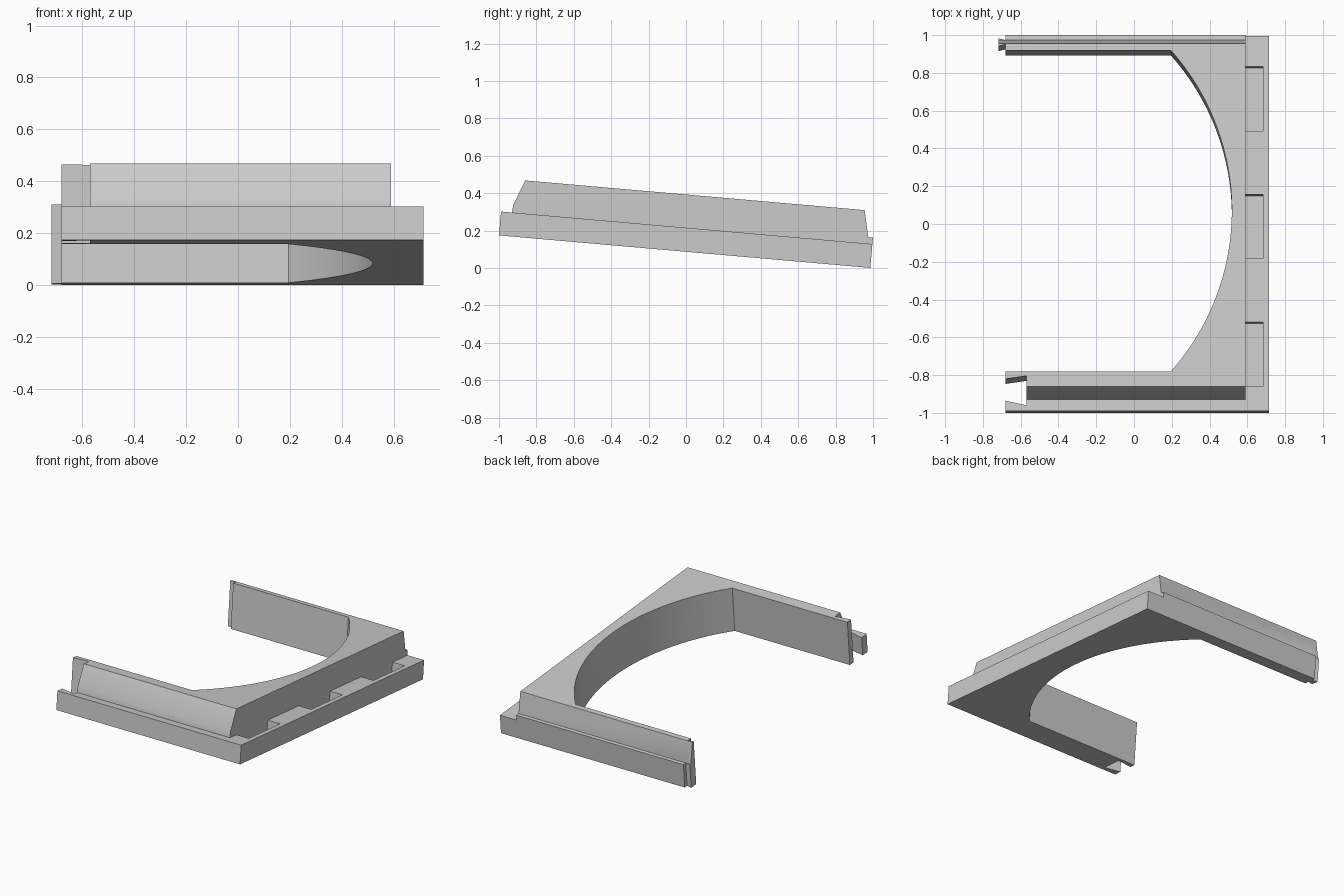
import bpy, bmesh, math
from mathutils import Matrix, Vector

cube = bpy.data.objects.get("Cube")
if cube:
    bpy.data.objects.remove(cube, do_unlink=True)

# The bracket is drawn level, then tipped backwards by five degrees
TILT = Matrix.Translation((0, -1, 0.174)) @ Matrix.Rotation(math.radians(-5), 4, 'X')
LEFT, NECK, WALL, RIGHT = -0.718, -0.68, 0.59, 0.716
LEDGE, LENGTH = 0.128, 1.993


def prism(name, points, lo, hi, along_x=False):
    """Extrude an outline of (x, y) points upwards, or of (y, z) points along x."""
    place = (lambda p, t: (t, *p)) if along_x else (lambda p, t: (*p, t))
    bm = bmesh.new()
    face = bm.faces.new([bm.verts.new(place(p, lo)) for p in points])
    moved = bmesh.ops.extrude_face_region(bm, geom=[face])["geom"]
    shift = Vector(place((0, 0), hi - lo))
    bmesh.ops.translate(bm, vec=shift, verts=[v for v in moved if isinstance(v, bmesh.types.BMVert)])
    bmesh.ops.recalc_face_normals(bm, faces=bm.faces)
    mesh = bpy.data.meshes.new(name)
    bm.to_mesh(mesh)
    bm.free()
    obj = bpy.data.objects.new(name, mesh)
    bpy.context.collection.objects.link(obj)
    return obj


def box(name, x0, x1, y0, y1, z0, z1):
    return prism(name, [(x0, y0), (x1, y0), (x1, y1), (x0, y1)], z0, z1)


# Main body: side profile with a front rail, leaning front face and rear lip
profile = [(0, 0), (0, LEDGE), (0.059, LEDGE), (0.061, 0.166), (0.114, 0.305),
           (1.936, 0.305), (1.968, 0.163), (LENGTH, 0.163), (LENGTH, 0)]
body = prism("bracket_body", profile, LEFT, RIGHT, along_x=True)

# Open middle with a shallow round end
front_in, back_in, corner, depth = 0.194, 1.9, 0.195, 0.323
half = (back_in - front_in) / 2
radius = (half ** 2 + depth ** 2) / (2 * depth)
mid, sweep, steps = front_in + half, math.asin(half / radius), 48
arc = []
for i in range(steps + 1):
    a = sweep * (2 * i / steps - 1)
    arc.append((corner + depth - radius + radius * math.cos(a), mid + radius * math.sin(a)))
cutters = [prism("opening_cutter", [(-0.8, front_in), *arc, (-0.8, back_in)], -0.5, 0.8)]

# Low ledge along the closed side, with three pockets in it
cutters.append(box("ledge_cutter", WALL, 1, -0.5, 2.5, LEDGE, 0.8))
for i in range(3):
    start = 0.13 + 0.679 * i
    cutters.append(box("pocket_cutter", WALL, 0.683, start, start + 0.341, 0.035, 0.2))

# Dovetail socket in the front arm
cutters.append(prism("socket_cutter", [(-0.57, 0.029), (-0.57, 0.17), (-0.7, 0.151), (-0.7, 0.0585)], -0.5, 0.8))

# Dovetail tongue left standing on the back arm
cutters.append(prism("tongue_inner_cutter", [(-0.8, -0.1), (NECK, -0.1), (NECK, 1.932),
                                             (LEFT, 1.922), (-0.8, 1.9)], -0.5, 0.8))
cutters.append(prism("tongue_outer_cutter", [(-0.8, 2.1), (-0.8, 2.0), (LEFT, 1.977),
                                             (NECK, 1.967), (NECK, 2.1)], -0.5, 0.8))

# Apply the cuts and drop the cutters
for cutter in cutters:
    cutter.hide_render = True
    cut = body.modifiers.new(cutter.name, 'BOOLEAN')
    cut.operation, cut.solver, cut.object = 'DIFFERENCE', 'EXACT', cutter
bpy.context.view_layer.update()
result = bpy.data.meshes.new_from_object(body.evaluated_get(bpy.context.evaluated_depsgraph_get()))
body.modifiers.clear()
body.data = result
for cutter in cutters:
    bpy.data.objects.remove(cutter, do_unlink=True)
body.matrix_world = TILT

# Plain grey finish
grey = bpy.data.materials.new("light_grey")
grey.use_nodes = True
colour = (0.6, 0.6, 0.6, 1)
grey.diffuse_color = colour
grey.node_tree.nodes["Principled BSDF"].inputs["Base Color"].default_value = colour
body.data.materials.clear()
body.data.materials.append(grey)

# Smooth the round end and leaning face, keep the edges sharp
bpy.ops.object.select_all(action='DESELECT')
body.select_set(True)
bpy.context.view_layer.objects.active = body
bpy.ops.object.shade_smooth_by_angle(angle=math.radians(25))
